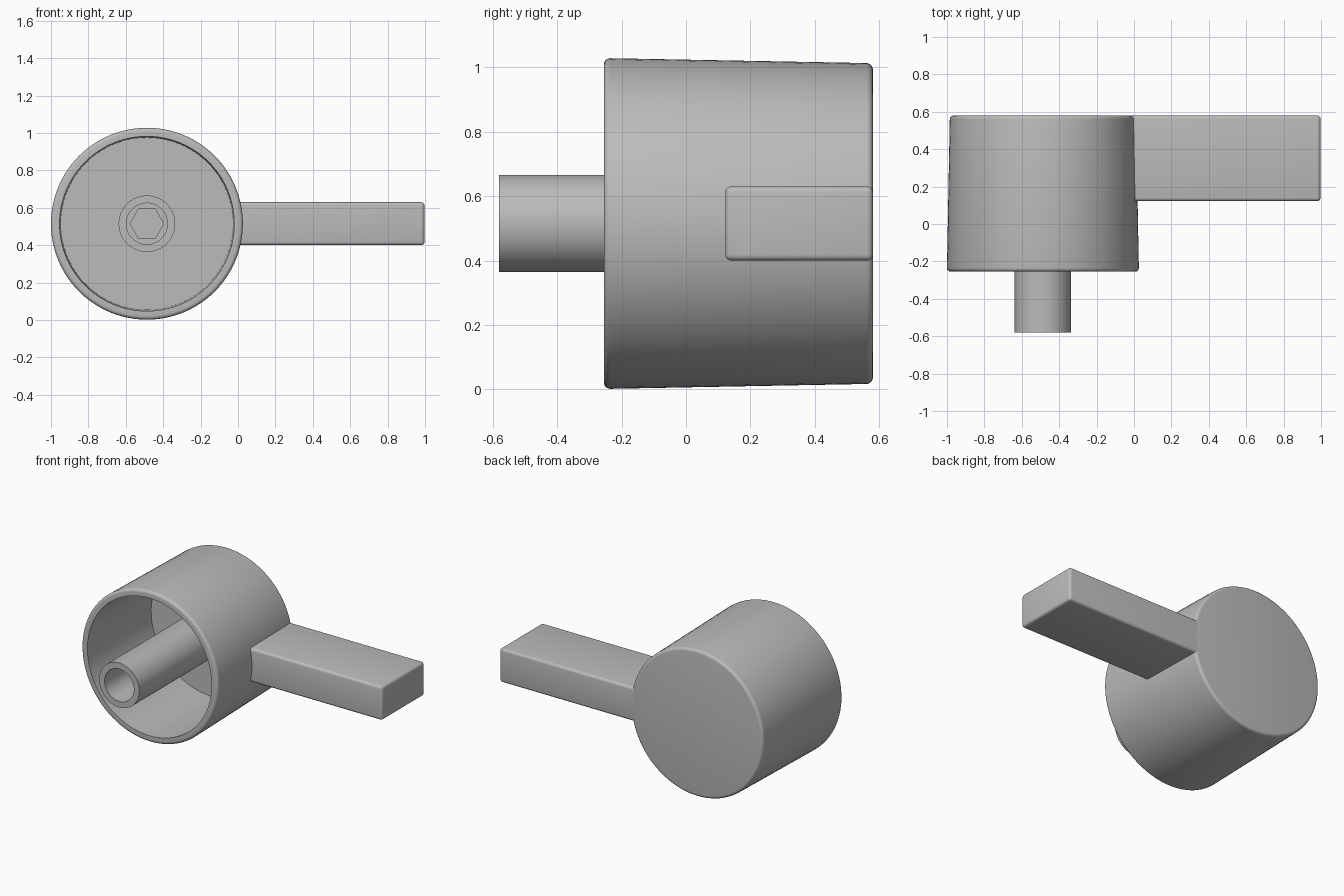
import bpy, bmesh
from math import cos, sin, pi, radians

if "Cube" in bpy.data.objects:
    bpy.data.objects.remove(bpy.data.objects["Cube"], do_unlink=True)

CX, CZ = -0.487, 0.515      # turning axis of the knob, running along y
BACK, RIM, FLOOR, TIP = 0.58, -0.255, 0.42, -0.58
SEGMENTS = 96

grey = bpy.data.materials.new("plain grey")
grey.use_nodes = True
grey.diffuse_color = (0.5, 0.5, 0.5, 1)
grey.node_tree.nodes["Principled BSDF"].inputs["Base Color"].default_value = grey.diffuse_color


def finish(name, bm):
    bmesh.ops.recalc_face_normals(bm, faces=bm.faces)
    mesh = bpy.data.meshes.new(name)
    bm.to_mesh(mesh)
    bm.free()
    mesh.materials.append(grey)
    obj = bpy.data.objects.new(name, mesh)
    bpy.context.collection.objects.link(obj)
    bpy.ops.object.select_all(action='DESELECT')
    obj.select_set(True)
    bpy.context.view_layer.objects.active = obj
    bpy.ops.object.shade_smooth_by_angle(angle=radians(35))
    return obj


def circle(r):
    return lambda t: r


def hexagon(apothem):
    return lambda t: apothem / cos(t % (pi / 3) - pi / 6)


def fillet(r, y, size, start):
    """Quarter-round points about (r, y)."""
    return [(circle(r + size * cos(start - k * pi / 10)),
             y + size * sin(start - k * pi / 10)) for k in range(6)]


def lathe(name, profile):
    """Turn (radius function, y) points about the axis and cap both ends."""
    bm = bmesh.new()
    rings = []
    for radius, y in profile:
        ring = []
        for i in range(SEGMENTS):
            # tiny offset keeps hexagon corners on one side of the modulo
            t = 2 * pi * i / SEGMENTS
            r = radius(t + 1e-7)
            ring.append(bm.verts.new((CX + r * cos(t), y, CZ + r * sin(t))))
        rings.append(ring)
    for a, b in zip(rings, rings[1:]):
        for i in range(SEGMENTS):
            j = (i + 1) % SEGMENTS
            bm.faces.new((a[i], a[j], b[j], b[i]))
    bm.faces.new(rings[0])
    bm.faces.new(rings[-1])
    return finish(name, bm)


# Drafted hollow cup with its central stem, round bore and hexagonal socket
R = 0.02
profile = fillet(0.498 - R, BACK - R, R, pi / 2)
profile += fillet(0.513 - R, RIM + R, R, 0)
profile += [(circle(0.467), RIM), (circle(0.46), FLOOR),
            (circle(0.151), FLOOR), (circle(0.151), TIP),
            (circle(0.11), TIP), (circle(0.11), 0.1),
            (hexagon(0.078), 0.1), (hexagon(0.078), 0.4)]
lathe("knob_body", profile)

# Lever arm, rounded everywhere except where it enters the cup wall
x0, x1, y0, y1, z0, z1 = -0.018, 0.997, 0.122, BACK, 0.4, 0.63
bm = bmesh.new()
bmesh.ops.create_cube(bm, size=1)
for v in bm.verts:
    v.co.x = x1 if v.co.x > 0 else x0
    v.co.y = y1 if v.co.y > 0 else y0
    v.co.z = z1 if v.co.z > 0 else z0
edges = [e for e in bm.edges if any(v.co.x > 0.5 for v in e.verts)]
bmesh.ops.bevel(bm, geom=edges, offset=0.018, segments=4, profile=0.5, affect='EDGES')
finish("lever_arm", bm)
